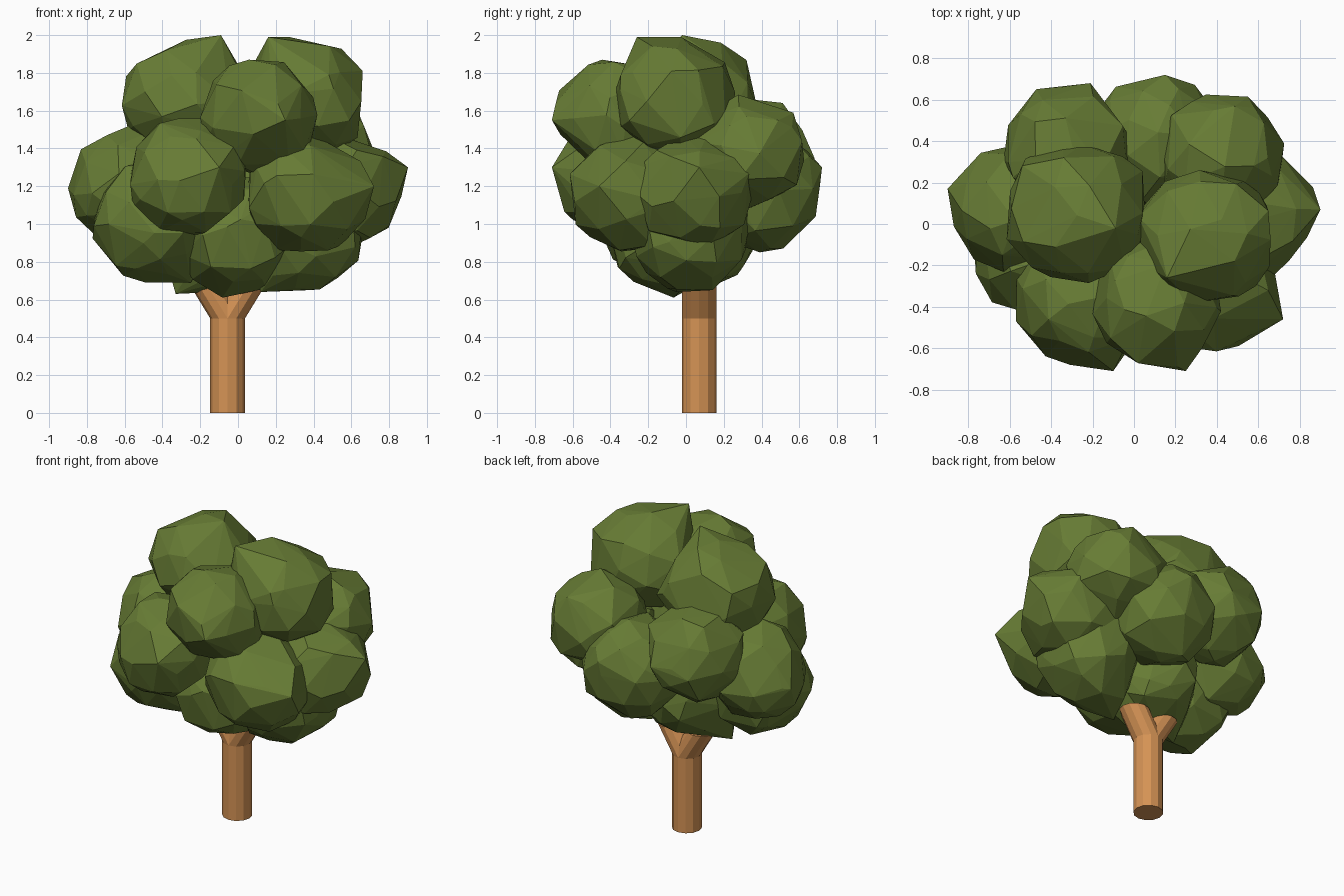
import bpy, bmesh, random
from math import cos, sin, pi
from mathutils import Vector

if "Cube" in bpy.data.objects:
    bpy.data.objects.remove(bpy.data.objects["Cube"])


def material(name, color):
    m = bpy.data.materials.new(name)
    m.diffuse_color = (*color, 1)
    m.use_nodes = True
    m.node_tree.nodes["Principled BSDF"].inputs["Base Color"].default_value = m.diffuse_color
    return m


LEAF = material("leaf_green", (0.135, 0.2, 0.035))
BARK = material("bark_brown", (0.66, 0.29, 0.09))


def add_object(name, bm, mat):
    bmesh.ops.recalc_face_normals(bm, faces=bm.faces)
    mesh = bpy.data.meshes.new(name)
    bm.to_mesh(mesh)
    bm.free()
    mesh.materials.append(mat)
    ob = bpy.data.objects.new(name, mesh)
    bpy.context.collection.objects.link(ob)


def tube(name, rings, sides=12):
    """Loft horizontal rings given as (x, y, z, radius)."""
    bm = bmesh.new()
    loops = [[bm.verts.new((x + r * cos(2 * pi * i / sides), y + r * sin(2 * pi * i / sides), z))
              for i in range(sides)] for x, y, z, r in rings]
    for a, b in zip(loops, loops[1:]):
        for i in range(sides):
            j = (i + 1) % sides
            bm.faces.new((a[i], a[j], b[j], b[i]))
    bm.faces.new(loops[0])
    bm.faces.new(loops[-1])
    add_object(name, bm, BARK)


def leaf_clump(name, center, radius, corner, seed):
    """Faceted hull of a jittered sphere plus one protruding corner."""
    rng = random.Random(seed)
    bm = bmesh.new()
    bmesh.ops.create_icosphere(bm, subdivisions=2, radius=1)
    points = []
    for v in bm.verts:
        p = v.co + Vector([rng.uniform(-0.22, 0.22) for _ in range(3)])
        points.append(p.normalized() * rng.uniform(0.95, 1.07))
    # Scale each axis to fill the clump's size exactly
    for k in range(3):
        a, b = min(p[k] for p in points), max(p[k] for p in points)
        for p in points:
            p[k] = center[k] + (2 * (p[k] - a) / (b - a) - 1) * radius
    bm.clear()
    for p in points + ([Vector(corner)] if corner else []):
        bm.verts.new(p)
    bmesh.ops.convex_hull(bm, input=bm.verts)
    bmesh.ops.delete(bm, geom=[v for v in bm.verts if not v.link_faces], context="VERTS")
    add_object(name, bm, LEAF)


# Trunk with a two-way fork
TX, TY, R = -0.055, 0.07, 0.092
tube("trunk", [(TX, TY, 0, R), (TX, TY, 0.5, R)])
for side, s in (("left", -1), ("right", 1)):
    tube("branch_" + side, [(TX, TY, 0.5, R), (TX + 0.11 * s, TY, 0.68, R)])

# Leaf clumps: centre, radius, protruding corner
clumps = {
    "top_left": ((-0.28, 0.05, 1.64), 0.335, (-0.09, -0.02, 2.0)),
    "top_right": ((0.34, -0.06, 1.67), 0.32, (0.16, -0.26, 1.99)),
    "upper_front": ((0.11, -0.38, 1.56), 0.31, (0.25, -0.71, 1.55)),
    "front_left": ((-0.26, -0.37, 1.25), 0.31, (-0.1, -0.71, 1.3)),
    "front_right": ((0.37, -0.3, 1.17), 0.315, (0.72, -0.46, 1.2)),
    "right": ((0.56, 0.05, 1.17), 0.305, (0.9, 0.07, 1.3)),
    "back_right": ((0.42, 0.32, 1.38), 0.305, None),
    "back": ((0.11, 0.39, 1.17), 0.32, (0.15, 0.72, 1.3)),
    "back_left": ((-0.32, 0.35, 1.35), 0.31, (-0.21, 0.68, 1.35)),
    "left": ((-0.56, 0.08, 1.21), 0.31, (-0.9, 0.17, 1.19)),
    "low_left": ((-0.45, -0.13, 1.01), 0.32, (-0.25, -0.1, 0.69)),
    "low_middle": ((-0.01, -0.09, 0.93), 0.32, None),
    "low_right": ((0.36, 0.02, 0.96), 0.31, (0.12, -0.05, 0.64)),
    "low_back": ((-0.1, 0.08, 0.94), 0.3, (-0.33, -0.02, 0.63)),
}
for n, (name, (center, radius, corner)) in enumerate(clumps.items()):
    leaf_clump("leaves_" + name, center, radius, corner, n + 3)
